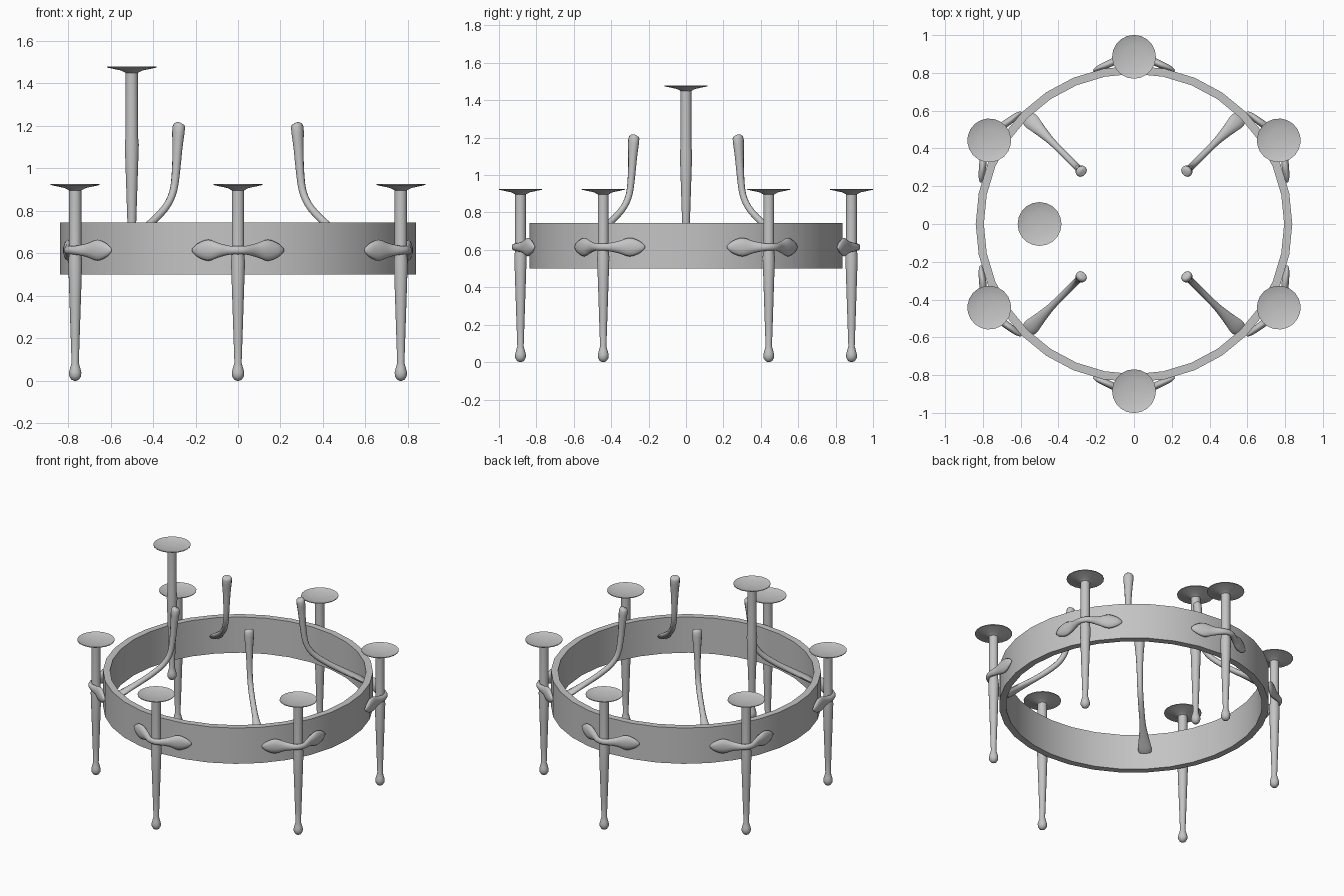
import bpy
import bmesh
import math
from mathutils import Vector

if "Cube" in bpy.data.objects:
    bpy.data.objects.remove(bpy.data.objects["Cube"], do_unlink=True)

metal = bpy.data.materials.new("grey metal")
metal.use_nodes = True
GREY = (0.55, 0.55, 0.55, 1)
metal.diffuse_color = GREY
metal.node_tree.nodes["Principled BSDF"].inputs["Base Color"].default_value = GREY


def make_mesh(name, rings, closed=False):
    """Skin a list of vertex loops; cap the ends unless the list closes on itself."""
    bm = bmesh.new()
    loops = [[bm.verts.new(p) for p in ring] for ring in rings]
    n = len(loops[0])
    pairs = list(zip(loops, loops[1:]))
    if closed:
        pairs.append((loops[-1], loops[0]))
    else:
        bm.faces.new(loops[0])
        bm.faces.new(loops[-1])
    for a, b in pairs:
        for i in range(n):
            j = (i + 1) % n
            bm.faces.new((a[i], a[j], b[j], b[i]))
    bmesh.ops.recalc_face_normals(bm, faces=bm.faces)
    for f in bm.faces:
        f.smooth = True
    mesh = bpy.data.meshes.new(name)
    bm.to_mesh(mesh)
    bm.free()
    mesh.materials.append(metal)
    return mesh


def place(name, mesh, location=(0, 0, 0), turn=0, smooth_angle=None):
    obj = bpy.data.objects.new(name, mesh)
    bpy.context.collection.objects.link(obj)
    obj.location = location
    obj.rotation_euler.z = turn
    if smooth_angle:
        mesh.set_sharp_from_angle(angle=math.radians(smooth_angle))
    return obj


def lathe(profile, sides):
    """Loops around the z axis from (radius, height) pairs."""
    turns = [2 * math.pi * i / sides for i in range(sides)]
    return [[(r * math.cos(a), r * math.sin(a), z) for a in turns] for r, z in profile]


def smooth_path(points, steps=3):
    """Interpolate control rows with a smooth curve."""
    rows = [Vector(p) for p in points]
    out = []
    for i in range(len(rows) - 1):
        p0, p1 = rows[max(i - 1, 0)], rows[i]
        p2, p3 = rows[i + 1], rows[min(i + 2, len(rows) - 1)]
        for s in range(steps):
            t = s / steps
            out.append((p1 * 2 + (p2 - p0) * t + (p0 * 2 - p1 * 5 + p2 * 4 - p3) * t * t
                        + (p1 * 3 - p0 - p2 * 3 + p3) * t ** 3) / 2)
    return out + [rows[-1]]


def sweep(rows, to_point, side, sides=10):
    """Elliptical tube; each row is (u, v, half width, half thickness)."""
    rows = smooth_path(rows)
    centres = [to_point(r[0], r[1]) for r in rows]
    rings = []
    for i, (c, row) in enumerate(zip(centres, rows)):
        along = centres[min(i + 1, len(rows) - 1)] - centres[max(i - 1, 0)]
        normal = side.cross(along).normalized()
        ring = []
        for k in range(sides):
            a = 2 * math.pi * k / sides
            ring.append(c + side * row[2] * math.cos(a) + normal * row[3] * math.sin(a))
        rings.append(ring)
    return rings


# Flat hoop
hoop = lathe([(0.795, 0.5), (0.838, 0.5), (0.838, 0.745), (0.795, 0.745)], 32)
place("hoop", make_mesh("hoop", hoop, closed=True), smooth_angle=40)

# Tapered holder with a bulb below and a dished drip pan on top
holder_profile = [
    (0.004, 0.0), (0.018, 0.006), (0.028, 0.022), (0.029, 0.04), (0.024, 0.06),
    (0.017, 0.085), (0.021, 0.2), (0.027, 0.38), (0.033, 0.56), (0.029, 0.6),
    (0.029, 0.897), (0.05, 0.908), (0.116, 0.922), (0.116, 0.926),
    (0.1, 0.92), (0.06, 0.913), (0.004, 0.91),
]
holder = make_mesh("candle_holder", lathe(holder_profile, 20))

# Leaf clamp that wraps the outside of a holder, mirrored about its middle
half_leaf = [
    (-0.215, 0.812, 0.008, 0.005), (-0.19, 0.825, 0.032, 0.014),
    (-0.14, 0.845, 0.05, 0.02), (-0.085, 0.872, 0.032, 0.019),
    (-0.035, 0.908, 0.02, 0.016),
]
leaf = half_leaf + [(0, 0.918, 0.019, 0.014)]
leaf += [(-t, r, w, h) for t, r, w, h in reversed(half_leaf)]
clamp = make_mesh("leaf_clamp", sweep(
    leaf, lambda t, r: Vector((r, t, 0.615)), Vector((0, 0, 1))))

for i in range(6):
    a = math.radians(30 + 60 * i)
    spot = (0.885 * math.cos(a), 0.885 * math.sin(a), 0)
    place(f"candle_holder_{i + 1}", holder, spot, a, 50)
    place(f"leaf_clamp_{i + 1}", clamp, turn=a)

# Raised inner holder
place("inner_candle_holder", holder, (-0.5, 0, 0.553))

# Curved arms rising inward from the hoop, with a paddle foot and a flared head
arm_rows = [
    (0.276, 1.212, 0.014, 0.012), (0.279, 1.195, 0.032, 0.027),
    (0.285, 1.1, 0.025, 0.023), (0.291, 1.0, 0.02, 0.02),
    (0.303, 0.9, 0.018, 0.018), (0.332, 0.83, 0.018, 0.018),
    (0.38, 0.772, 0.018, 0.018), (0.44, 0.717, 0.02, 0.018),
    (0.5, 0.668, 0.032, 0.018), (0.543, 0.632, 0.043, 0.018),
    (0.56, 0.617, 0.038, 0.015),
]
arm = make_mesh("hanging_arm", sweep(
    arm_rows, lambda x, z: Vector((x * math.sqrt(2), 0, z)), Vector((0, 1, 0))))
for i in range(4):
    place(f"hanging_arm_{i + 1}", arm, turn=math.radians(45 + 90 * i), smooth_angle=60)
